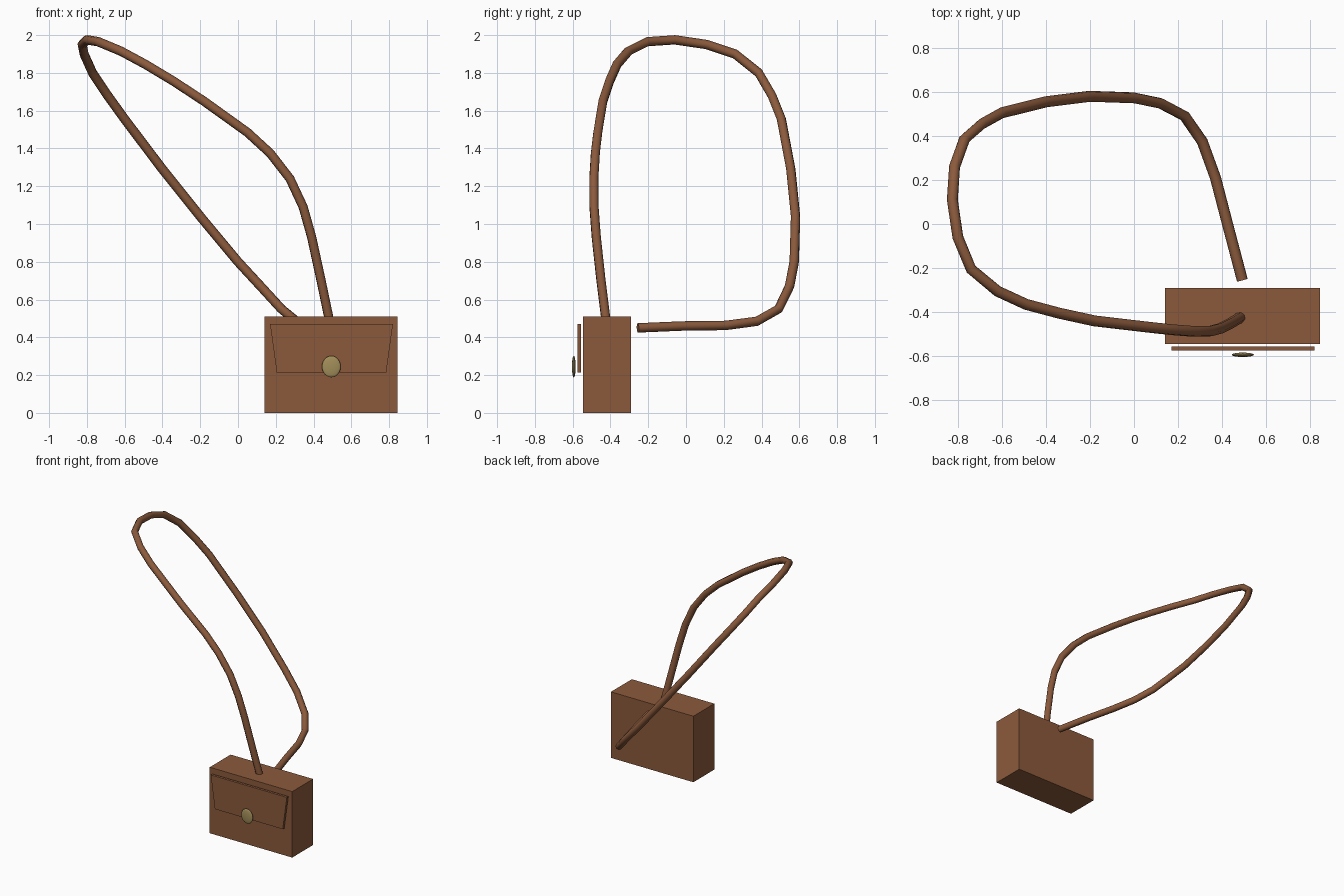
import bpy
import bmesh
import math

cube = bpy.data.objects.get("Cube")
if cube:
    bpy.data.objects.remove(cube, do_unlink=True)


def material(name, rgb):
    mat = bpy.data.materials.new(name)
    mat.use_nodes = True
    mat.diffuse_color = (*rgb, 1)
    bsdf = next(n for n in mat.node_tree.nodes if n.type == "BSDF_PRINCIPLED")
    bsdf.inputs["Base Color"].default_value = (*rgb, 1)
    return mat


leather = material("brown leather", (0.258, 0.102, 0.045))
brass = material("dull brass", (0.36, 0.27, 0.10))


def select_only(obj):
    bpy.ops.object.select_all(action="DESELECT")
    obj.select_set(True)
    bpy.context.view_layer.objects.active = obj


def panel(name, outline, y_front, y_back, mat):
    """Extrude an x-z outline along y."""
    bm = bmesh.new()
    face = bm.faces.new([bm.verts.new((x, y_front, z)) for x, z in outline])
    ext = bmesh.ops.extrude_face_region(bm, geom=[face])
    verts = [v for v in ext["geom"] if isinstance(v, bmesh.types.BMVert)]
    bmesh.ops.translate(bm, verts=verts, vec=(0, y_back - y_front, 0))
    bmesh.ops.recalc_face_normals(bm, faces=bm.faces)
    mesh = bpy.data.meshes.new(name)
    bm.to_mesh(mesh)
    bm.free()
    mesh.materials.append(mat)
    obj = bpy.data.objects.new(name, mesh)
    bpy.context.collection.objects.link(obj)
    return obj


# Bag body and tapered flap
panel("bag_body", [(0.14, 0), (0.845, 0), (0.845, 0.51), (0.14, 0.51)],
      -0.545, -0.29, leather)
panel("front_flap", [(0.205, 0.215), (0.785, 0.215), (0.82, 0.47), (0.17, 0.47)],
      -0.575, -0.556, leather)

# Flattened round clasp
bpy.ops.mesh.primitive_uv_sphere_add(segments=24, ring_count=12, radius=1,
                                     location=(0.494, -0.594, 0.245))
clasp = bpy.context.object
clasp.name = "clasp_button"
clasp.scale = (0.05, 0.01, 0.057)
bpy.ops.object.transform_apply(location=False, rotation=False, scale=True)
clasp.data.materials.append(brass)
bpy.ops.object.shade_smooth()

# Long shoulder strap: out of the bag top, over the loop and back to the rear
path = [
    (0.49, -0.42, 0.46), (0.44, -0.45, 0.70), (0.39, -0.475, 0.93),
    (0.345, -0.487, 1.09), (0.275, -0.488, 1.24), (0.17, -0.48, 1.375),
    (0.05, -0.467, 1.485), (-0.18, -0.44, 1.65), (-0.34, -0.405, 1.755),
    (-0.49, -0.365, 1.845), (-0.62, -0.305, 1.915), (-0.74, -0.205, 1.965),
    (-0.80, -0.06, 1.975), (-0.825, 0.11, 1.95), (-0.815, 0.26, 1.90),
    (-0.77, 0.385, 1.80), (-0.69, 0.455, 1.68), (-0.60, 0.505, 1.555),
    (-0.40, 0.555, 1.29), (-0.20, 0.58, 1.04), (0.0, 0.573, 0.80),
    (0.12, 0.548, 0.67), (0.23, 0.49, 0.55), (0.31, 0.375, 0.485),
    (0.37, 0.21, 0.463), (0.43, -0.02, 0.46), (0.492, -0.255, 0.45),
]
curve = bpy.data.curves.new("shoulder_strap", "CURVE")
curve.dimensions = "3D"
curve.bevel_depth = 0.025
curve.bevel_resolution = 2
curve.use_fill_caps = True
spline = curve.splines.new("POLY")
spline.points.add(len(path) - 1)
for point, co in zip(spline.points, path):
    point.co = (*co, 1)
curve.materials.append(leather)
strap = bpy.data.objects.new("shoulder_strap", curve)
bpy.context.collection.objects.link(strap)
select_only(strap)
bpy.ops.object.convert(target="MESH")
bpy.ops.object.shade_smooth_by_angle(angle=math.radians(50))
